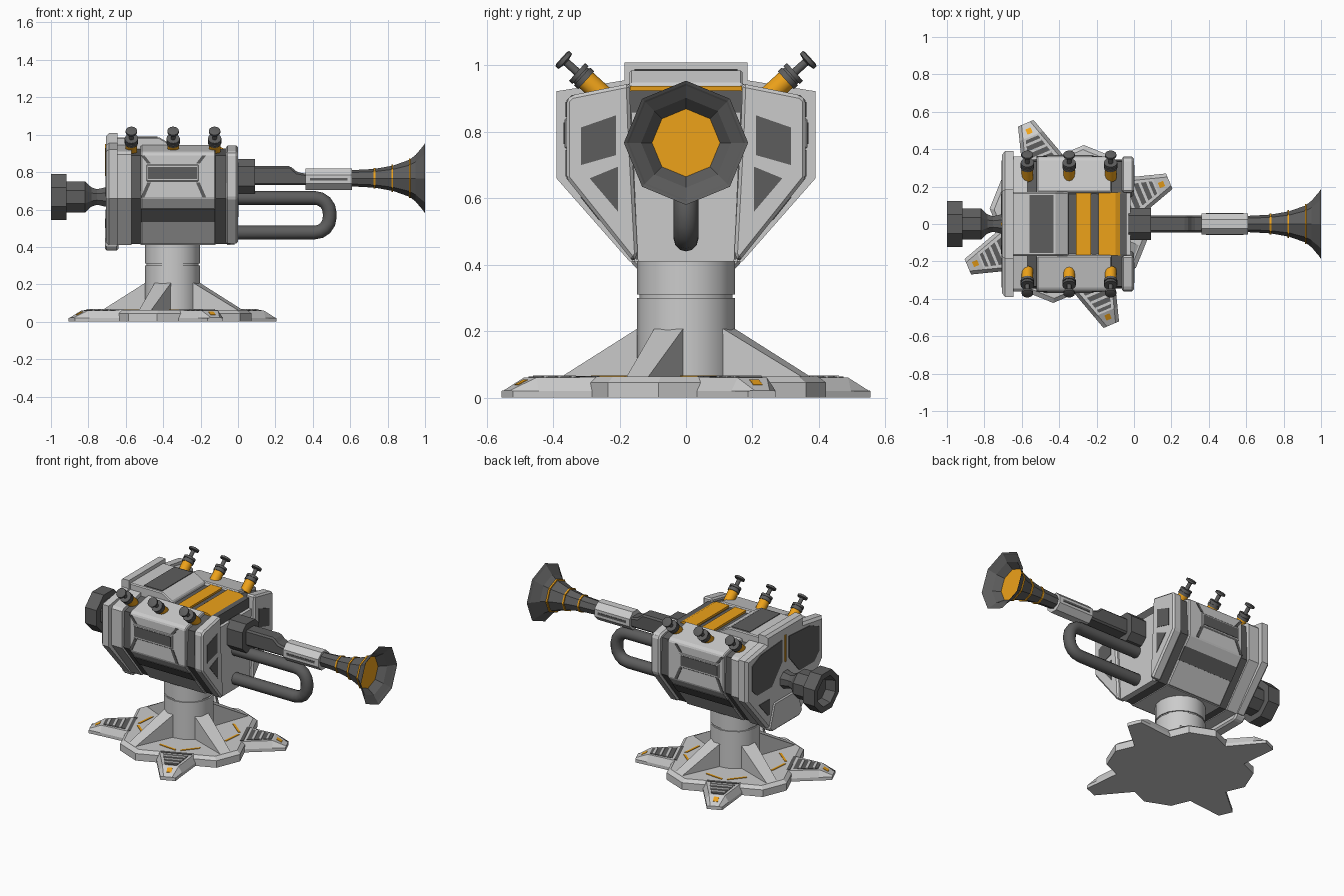
import bpy
from math import sin, cos, pi, radians
from mathutils import Matrix, Vector
import bmesh

if "Cube" in bpy.data.objects:
    bpy.data.objects.remove(bpy.data.objects["Cube"])


def material(name, col):
    m = bpy.data.materials.new(name)
    m.diffuse_color = (*col, 1)
    m.use_nodes = True
    m.node_tree.nodes["Principled BSDF"].inputs["Base Color"].default_value = m.diffuse_color
    return m


DARK = material("dark_grey", (0.11, 0.11, 0.11))
ORANGE = material("orange", (0.85, 0.36, 0.01))
BASE = Matrix.Translation((-0.35, 0, 0))


def loft(name, rings, mat=None, mx=Matrix(), bevel=0, smooth=False):
    """Skin a list of equal-length rings and cap both ends."""
    bm = bmesh.new()
    vs = [[bm.verts.new(mx @ Vector(p)) for p in r] for r in rings]
    n = len(rings[0])
    for a, b in zip(vs, vs[1:]):
        for i in range(n):
            j = (i + 1) % n
            bm.faces.new((a[i], a[j], b[j], b[i]))
    bm.faces.new(vs[0])
    bm.faces.new(vs[-1])
    bmesh.ops.recalc_face_normals(bm, faces=bm.faces)
    me = bpy.data.meshes.new(name)
    bm.to_mesh(me)
    bm.free()
    ob = bpy.data.objects.new(name, me)
    bpy.context.collection.objects.link(ob)
    if mat:
        me.materials.append(mat)
    if bevel:
        b = ob.modifiers.new("bevel", "BEVEL")
        b.width, b.segments = bevel, 1
    if smooth:
        bpy.ops.object.select_all(action='DESELECT')
        ob.select_set(True)
        bpy.context.view_layer.objects.active = ob
        bpy.ops.object.shade_smooth_by_angle(angle=radians(40))
    return ob


def prism(name, pts, axis, a, b, mat=None, **kw):
    """Extrude a 2D outline along x (y,z), y (x,z) or z (x,y)."""
    put = {'x': lambda p, t: (t, p[0], p[1]),
           'y': lambda p, t: (p[0], t, p[1]),
           'z': lambda p, t: (p[0], p[1], t)}[axis]
    return loft(name, [[put(p, t) for p in pts] for t in (a, b)], mat, **kw)


def lathe(name, prof, origin, direction, sides, mat=None, phase=0, smooth=False):
    """Turn (distance, radius) pairs about an axis."""
    q = Vector(direction).to_track_quat('Z', 'X').to_matrix().to_4x4()
    rings = [[(r * cos(phase + 2 * pi * i / sides), r * sin(phase + 2 * pi * i / sides), t)
              for i in range(sides)] for t, r in prof]
    return loft(name, rings, mat, Matrix.Translation(origin) @ q, smooth=smooth)


def box(name, x, y, z, mat=None, **kw):
    return prism(name, [(x[0], y[0]), (x[1], y[0]), (x[1], y[1]), (x[0], y[1])], 'z', *z, mat, **kw)


def flip(pts, s):
    return [(p[0] * s, p[1]) for p in pts]


def both(half):
    """Complete a half outline across y = 0."""
    return half + flip(half[::-1], -1)


# Base plate: square with cut corners
corners = [radians(-22 + 90 * k + d) for k in range(4) for d in (-11, 11)]
loft("base_plate", [[(r * cos(a), r * sin(a), z) for a in corners]
                    for r, z in ((0.43, 0), (0.43, 0.045), (0.405, 0.063))], None, BASE)

# Column with groove
lathe("column", [(0.05, 0.147), (0.3, 0.147), (0.3, 0.14), (0.31, 0.14), (0.31, 0.147), (0.43, 0.147)],
      (-0.35, 0, 0), (0, 0, 1), 16, smooth=True)

# Four feet and four gussets
for k in range(4):
    mx = BASE @ Matrix.Rotation(radians(23 + 90 * k), 4, 'Z')
    loft("foot", [[(r, -w, 0), (r, -w, 0.02), (r, -w + 0.02, h), (r, w - 0.02, h), (r, w, 0.02), (r, w, 0)]
                  for r, w, h in ((0.3, 0.133, 0.062), (0.51, 0.068, 0.06), (0.585, 0.045, 0.022))], None, mx)
    prism("foot_recess", [(0.36, -0.075), (0.5, -0.036), (0.5, 0.036), (0.36, 0.075)], 'z', 0.055, 0.0635, DARK, mx=mx)
    for r in (0.395, 0.435, 0.475):
        w = 0.075 - (r - 0.36) * 0.28
        box("foot_slat", (r - 0.007, r + 0.007), (-w, w), (0.055, 0.067), mx=mx)
    prism("foot_light", [(0.525, 0.045), (0.525, 0.055), (0.555, 0.039), (0.555, 0.03)], 'y', -0.015, 0.015, ORANGE, mx=mx)
    for s in (1, -1):
        prism("plate_light", [(0.29, s * 0.015), (0.305, s * 0.015), (0.25, s * 0.12), (0.235, s * 0.12)],
              'z', 0.055, 0.066, ORANGE, mx=mx)
    prism("plate_recess", [(0.325, -0.1), (0.325, 0.1), (0.345, 0.09), (0.345, -0.09)], 'z', 0.055, 0.0645, DARK, mx=mx)
    gx = BASE @ Matrix.Rotation(radians(-22 + 90 * k), 4, 'Z')
    loft("gusset", [[(0.1, s * 0.047, 0.207), (0.14, s * 0.047, 0.207), (0.395, s * 0.035, 0.06), (0.1, s * 0.047, 0.06)]
                    for s in (1, -1)], None, gx)

# Turret body: dark core, shell, rear band
shell = [(0.17, 0.945), (0.345, 0.91), (0.36, 0.895), (0.36, 0.66), (0.16, 0.41)]
core = [(0.16, 0.925), (0.335, 0.89), (0.345, 0.66), (0.15, 0.415)]
prism("body_core", both(core), 'x', -0.66, -0.04, DARK)
prism("rear_band", both(shell), 'x', -0.66, -0.57)
lower = [(0.15, 0.90), (0.15, 0.42)]
for s in (1, -1):
    prism("side_shell", flip(shell + lower[::-1], s), 'x', -0.52, -0.12, bevel=0.006)
    prism("front_cheek", flip(shell + [(0.145, 0.43), (0.165, 0.8)], s), 'x', -0.065, 0.0, bevel=0.01)
    # Front face windows
    prism("upper_window", flip([(0.21, 0.85), (0.316, 0.813), (0.316, 0.70), (0.21, 0.73)], s), 'x', -0.01, 0.003, DARK)
    prism("lower_window", flip([(0.205, 0.695), (0.29, 0.66), (0.205, 0.56)], s), 'x', -0.01, 0.003, DARK)
    # Side panel: slot, frame and corner slits
    y0, y1 = s * 0.35, s * 0.363
    box("slot_frame", (-0.49, -0.21), (y0, s * 0.366), (0.75, 0.84), bevel=0.004)
    box("side_slot", (-0.48, -0.22), (y0, s * 0.369), (0.763, 0.828), DARK)
    for m in (1, -1):
        for (xa, za), (xb, zb) in (((0.175, 0.89), (0.13, 0.845)), ((0.175, 0.665), (0.13, 0.745))):
            prism("panel_slit", [(-0.345 + m * x, z) for x, z in
                                 ((xa, za), (xa - 0.02, za), (xb - 0.01, zb), (xb + 0.01, zb))], 'y', y0, y1, DARK)
    prism("side_undercut", flip([(0.318, 0.603), (0.262, 0.533), (0.25, 0.54), (0.3, 0.61)], s), 'x', -0.518, -0.122, DARK)

# Lower centre, front centre plate
box("body_keel", (-0.52, -0.12), (-0.155, 0.155), (0.41, 0.6))
prism("front_centre_plate", both([(0.165, 0.86), (0.145, 0.41)]), 'x', -0.06, -0.02)

# Top: raised hatch, dark pad, orange panels
prism("top_hatch", [(-0.66, 0.9), (-0.66, 0.985), (-0.42, 0.985), (-0.35, 0.945), (-0.35, 0.9)], 'y', -0.17, 0.17, bevel=0.006)
box("hatch_pad", (-0.56, -0.43), (-0.155, 0.155), (0.95, 0.989), DARK)
box("top_channel", (-0.35, -0.07), (-0.165, 0.165), (0.88, 0.922), DARK)
box("top_rib", (-0.225, -0.2), (-0.165, 0.165), (0.9, 0.93), DARK)
box("orange_panel_rear", (-0.31, -0.23), (-0.168, 0.168), (0.9, 0.938), ORANGE)
prism("orange_panel_front", [(-0.19, 0.86), (-0.19, 0.938), (-0.1, 0.938), (-0.055, 0.915), (-0.055, 0.86)],
      'y', -0.168, 0.168, ORANGE)

# Rear plate with windows
rear = [(0.185, 1.008), (0.185, 0.955), (0.39, 0.922), (0.39, 0.66), (0.17, 0.41)]
loft("rear_plate", [[(x, y * f, 0.68 + (z - 0.68) * f) for y, z in both(rear)]
                    for x, f in ((-0.645, 1), (-0.69, 1), (-0.705, 0.95))])
for s in (1, -1):
    prism("rear_window", flip([(0.035, 0.93), (0.25, 0.915), (0.34, 0.875), (0.34, 0.72), (0.29, 0.67),
                               (0.14, 0.67), (0.035, 0.79)], s), 'x', -0.69, -0.709, DARK)
    prism("rear_lower_window", flip([(0.16, 0.6), (0.27, 0.6), (0.18, 0.5), (0.16, 0.5)], s), 'x', -0.69, -0.709, DARK)
box("rear_light_strip", (-0.71, -0.69), (-0.007, 0.007), (0.78, 0.95), ORANGE)
prism("rear_lower_block", both([(0.12, 0.56), (0.17, 0.41), (0.14, 0.38)]), 'x', -0.712, -0.64, bevel=0.01)

# Rear exhaust
lathe("rear_nozzle", [(0, 0.06), (0.06, 0.045), (0.09, 0.055), (0.125, 0.09), (0.225, 0.09), (0.225, 0.133),
                      (0.307, 0.133), (0.307, 0.095), (0.25, 0.075)], (-0.693, 0, 0.667), (-1, 0, 0), 8, DARK, pi / 8)

# Barrel: mount, receiver, sleeve
prism("barrel_mount", both([(0.045, 0.87), (0.085, 0.83), (0.085, 0.725), (0.045, 0.685)]), 'x', -0.03, 0.09, DARK)
prism("receiver", [(0.08, 0.73), (0.08, 0.832), (0.28, 0.832), (0.315, 0.8), (0.37, 0.79), (0.37, 0.73)],
      'y', -0.045, 0.045, DARK, bevel=0.01)
lathe("barrel_sleeve", [(0, 0.062), (0.25, 0.062)], (0.36, 0, 0.762), (1, 0, 0), 8, None, pi / 8)
for s in (1, -1):
    box("sleeve_slot", (0.385, 0.585), (s * 0.05, s * 0.06), (0.755, 0.769), DARK)

# Flared bell, orange bands and core
bell = [(0.6, 0.043), (0.73, 0.05), (0.83, 0.068), (0.92, 0.1), (0.965, 0.135), (1.0, 0.187),
        (0.995, 0.178), (0.95, 0.125), (0.88, 0.07), (0.8, 0.03)]
lathe("bell", bell, (0, 0, 0.767), (1, 0, 0), 8, DARK)
for x, r in ((0.73, 0.056), (0.825, 0.074), (0.918, 0.106)):
    lathe("bell_band", [(-0.005, r), (0.005, r)], (x, 0, 0.767), (1, 0, 0), 8, ORANGE)
lathe("bell_core", [(0, 0.03), (0.04, 0.03)], (0.79, 0, 0.767), (1, 0, 0), 8, ORANGE)

# Looped tube under the barrel
path = [(-0.04, 0.662), (0.41, 0.662)]
path += [(0.41 + 0.08 * sin(a), 0.582 + 0.08 * cos(a)) for a in (pi / 8, pi / 4, 3 * pi / 8, pi / 2)]
path += [(0.41 + 0.08 * cos(a), 0.557 - 0.08 * sin(a)) for a in (0, pi / 8, pi / 4, 3 * pi / 8, pi / 2)]
path += [(-0.04, 0.477)]
rings = []
for i, (x, z) in enumerate(path):
    a, b = path[max(i - 1, 0)], path[min(i + 1, len(path) - 1)]
    t = Vector((b[0] - a[0], 0, b[1] - a[1])).normalized()
    if i in (1, len(path) - 2):
        t = Vector((1 if i == 1 else -1, 0, 0))
    n = Vector((-t.z, 0, t.x))
    rings.append([Vector((x, 0, z)) + 0.037 * (cos(c) * n + sin(c) * Vector((0, 1, 0)))
                  for c in (2 * pi * j / 12 for j in range(12))])
loft("loop_tube", rings, DARK, smooth=True)

# Six plungers along the shoulders
for x in (-0.57, -0.347, -0.125):
    for s in (1, -1):
        o, d = (x, s * 0.245, 0.905), (0, s * 0.74, 0.67)
        lathe("plunger_base", [(0, 0.031), (0.085, 0.031)], o, d, 12, ORANGE, smooth=True)
        lathe("plunger_collar", [(0.075, 0.036), (0.092, 0.036), (0.092, 0.031), (0.098, 0.031), (0.098, 0.036),
                                 (0.112, 0.036)], o, d, 12, DARK, smooth=True)
        lathe("plunger_rod", [(0.1, 0.012), (0.155, 0.012), (0.16, 0.031), (0.172, 0.031), (0.175, 0.022)],
              o, d, 12, DARK, smooth=True)
